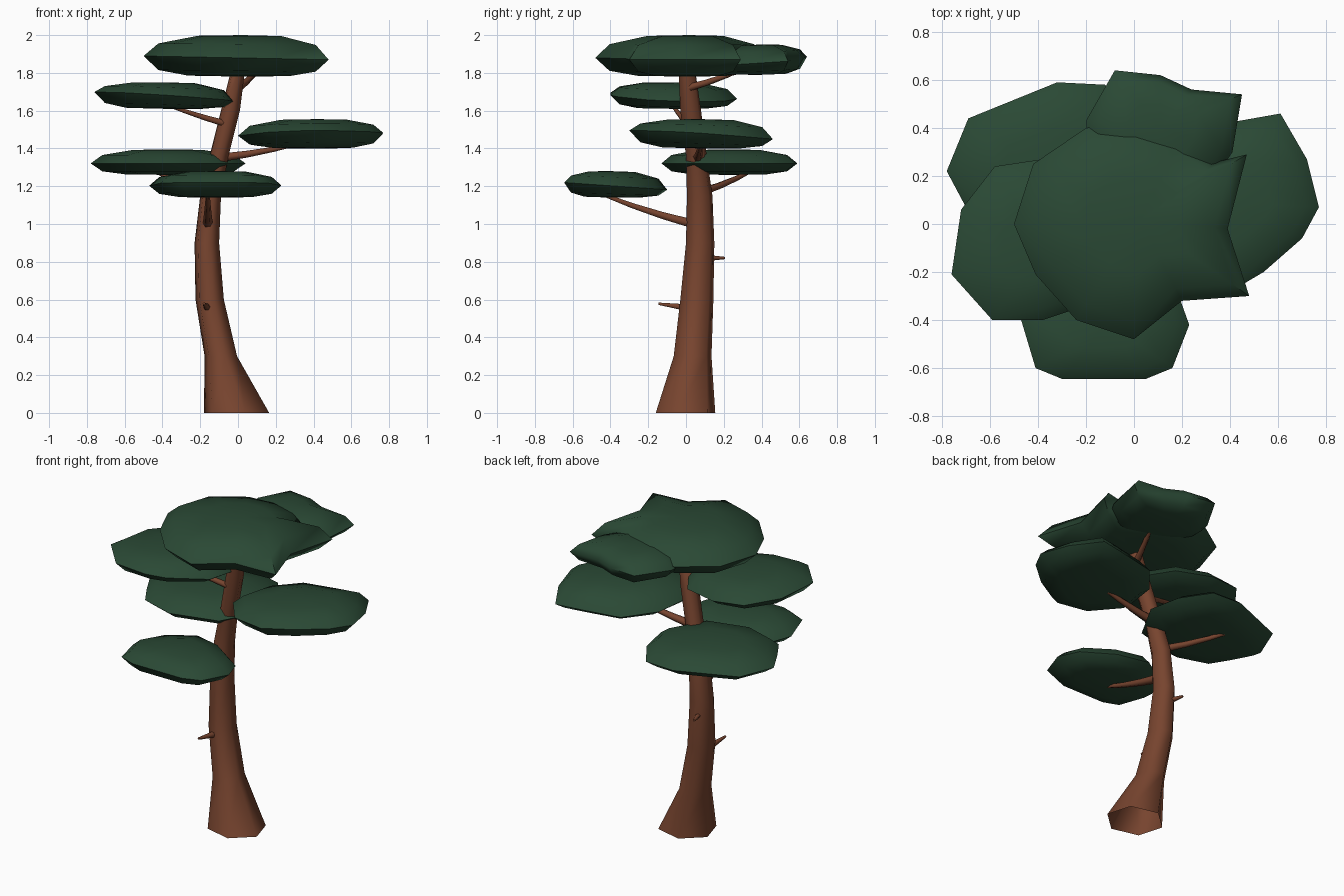
import bpy
import math
from mathutils import Vector

default_cube = bpy.data.objects.get("Cube")
if default_cube:
    bpy.data.objects.remove(default_cube, do_unlink=True)


def make_material(name, colour):
    material = bpy.data.materials.new(name)
    material.use_nodes = True
    material.diffuse_color = colour
    shader = material.node_tree.nodes["Principled BSDF"]
    shader.inputs["Base Color"].default_value = colour
    shader.inputs["Roughness"].default_value = 0.9
    return material


bark = make_material("bark brown", (0.185, 0.058, 0.028, 1))
needles = make_material("needle green", (0.023, 0.066, 0.035, 1))


def add_object(name, verts, faces, material, sharp_angle):
    mesh = bpy.data.meshes.new(name)
    mesh.from_pydata(verts, [], faces)
    mesh.materials.append(material)
    obj = bpy.data.objects.new(name, mesh)
    bpy.context.collection.objects.link(obj)
    bpy.ops.object.select_all(action='DESELECT')
    obj.select_set(True)
    bpy.context.view_layer.objects.active = obj
    bpy.ops.object.shade_smooth_by_angle(angle=math.radians(sharp_angle))
    return obj


def bridge(ring_count, sides):
    """Quads joining consecutive rings of equal size."""
    faces = []
    for ring in range(ring_count - 1):
        for i in range(sides):
            j = (i + 1) % sides
            low, high = ring * sides, (ring + 1) * sides
            faces.append((low + i, low + j, high + j, high + i))
    return faces


def add_trunk(name, sections, sides=6):
    """Sections are horizontal: height, x range, y range."""
    verts = []
    widest = math.cos(math.radians(15))
    for z, left, right, front, back in sections:
        centre_x, centre_y = (left + right) / 2, (front + back) / 2
        radius_x = (right - left) / 2 / widest
        radius_y = (back - front) / 2 / widest
        for i in range(sides):
            a = math.tau * i / sides + math.pi / 4
            verts.append((centre_x + radius_x * math.cos(a),
                          centre_y + radius_y * math.sin(a), z))
    faces = bridge(len(sections), sides)
    last = (len(sections) - 1) * sides
    faces.append(tuple(range(last, last + sides)))
    add_object(name, verts, faces, bark, 80)


def add_branch(name, start, end, thick, thin, sag=0.0, sides=6, steps=3):
    """Tapered limb between two points, sagging a little in the middle."""
    start, end = Vector(start), Vector(end)
    turn = (end - start).to_track_quat('Z', 'Y')
    verts = []
    for step in range(steps + 1):
        t = step / steps
        centre = start.lerp(end, t)
        centre.z -= sag * math.sin(math.pi * t)
        radius = thick + (thin - thick) * t
        for i in range(sides):
            a = math.tau * i / sides
            offset = Vector((math.cos(a), math.sin(a), 0)) * radius
            verts.append(centre + turn @ offset)
    faces = bridge(steps + 1, sides)
    last = steps * sides
    faces.append(tuple(range(last, last + sides)))
    add_object(name, verts, faces, bark, 80)


def add_pad(name, outline, bottom, top, tilt_x=0.0, tilt_y=0.0):
    """Flattened foliage cloud: underside, leaning rim, shoulder and crown."""
    count = len(outline)
    middle_x = sum(p[0] for p in outline) / count
    middle_y = sum(p[1] for p in outline) / count
    height = top - bottom

    def point(x, y, scale, level, lean):
        dx, dy = (x - middle_x) * scale, (y - middle_y) * scale
        z = bottom + height * level + (dx * tilt_x + dy * tilt_y) * lean
        return (middle_x + dx, middle_y + dy, z)

    profile = [(0.55, 0.02, 0.2), (0.85, 0.14, 0.5), (1.0, 0.45, 1.0),
               (0.85, 0.78, 0.5), (0.45, 0.98, 0.2)]
    verts = [point(x, y, *level) for level in profile for x, y in outline]
    faces = bridge(len(profile), count)
    # Close the underside and the crown with fans
    under, crown = len(verts), len(verts) + 1
    verts.append((middle_x, middle_y, bottom))
    verts.append((middle_x, middle_y, top))
    last = (len(profile) - 1) * count
    for i in range(count):
        j = (i + 1) % count
        faces.append((under, j, i))
        faces.append((crown, last + i, last + j))
    add_object(name, verts, faces, needles, 65)


# Leaning trunk with a flared foot, open underneath
add_trunk("trunk", [
    (0, -.18, .165, -.16, .155),
    (.3, -.177, -.005, -.065, .135),
    (.6, -.225, -.075, -.03, .145),
    (.9, -.23, -.1, 0, .15),
    (1.15, -.2, -.09, .005, .14),
    (1.36, -.15, -.05, 0, .11),
    (1.6, -.09, .01, -.03, .08),
    (1.84, -.03, .04, -.04, .045),
])

# Limbs carrying the foliage
add_branch("front_branch", (-.16, .04, 1.0), (-.16, -.45, 1.16), .027, .01, .01)
add_branch("back_left_branch", (-.14, .08, 1.17), (-.46, .36, 1.29), .022, .01, .01)
add_branch("right_branch", (-.1, .06, 1.35), (.34, .08, 1.43), .026, .01, .008)
add_branch("left_branch", (-.06, .01, 1.53), (-.4, -.08, 1.64), .02, .008, .005)
add_branch("top_branch", (0, .01, 1.72), (.12, .32, 1.83), .022, .01, .008)

# Broken twig stubs low on the trunk
add_branch("front_stub", (-.16, .02, .555), (-.18, -.145, .578), .022, .007)
add_branch("back_stub", (-.17, .1, .82), (-.2, .205, .82), .02, .007)

# Foliage pads, outlines run counter-clockwise from above
add_pad("top_foliage", [
    (-.5, 0), (-.41, -.21), (-.24, -.4), (0, -.48), (.2, -.32), (.48, -.3),
    (.39, -.02), (.47, .29), (.35, .26), (.2, .36), (0, .42), (-.2, .4),
    (-.42, .25)], 1.78, 2.0, -.02)
add_pad("top_back_foliage", [
    (-.08, .64), (-.2, .43), (-.19, .3), (0, .1), (.28, .1), (.41, .3),
    (.45, .54), (.24, .56), (.11, .62)], 1.79, 1.95, -.03, .07)
add_pad("left_foliage", [
    (-.72, .06), (-.76, -.21), (-.59, -.4), (-.38, -.4), (-.26, -.36),
    (-.06, -.2), (-.02, 0), (-.15, .2), (-.38, .27), (-.58, .24)],
    1.61, 1.75, -.06, -.03)
add_pad("right_foliage", [
    (.44, .43), (.2, .38), (.05, .2), (0, -.05), (.15, -.25), (.37, -.3),
    (.54, -.2), (.7, -.06), (.77, .07), (.72, .27), (.61, .46)],
    1.4, 1.555, .03, -.07)
add_pad("back_left_foliage", [
    (-.78, .22), (-.7, .07), (-.62, -.06), (-.4, -.13), (-.1, -.05),
    (.04, .2), (0, .4), (-.12, .58), (-.32, .59), (-.69, .44)],
    1.26, 1.395)
add_pad("front_foliage", [
    (-.47, -.4), (-.41, -.6), (-.3, -.645), (.05, -.645), (.16, -.6),
    (.23, -.42), (.18, -.28), (0, -.15), (-.2, -.1), (-.38, -.22)],
    1.14, 1.28, 0, -.07)
